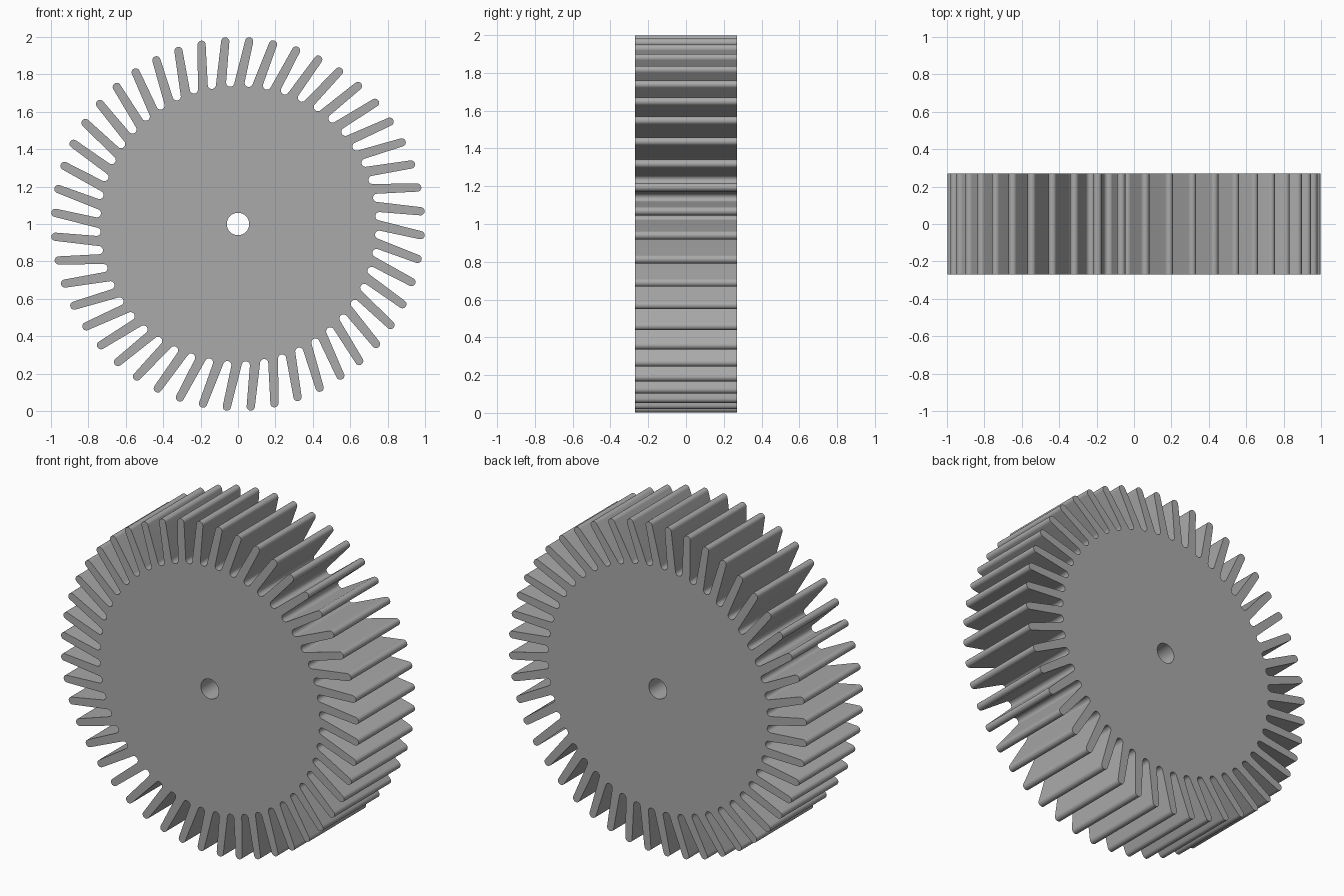
import bpy, bmesh
from math import sin, cos, pi, radians, tau
from mathutils import Vector

if "Cube" in bpy.data.objects:
    bpy.data.objects.remove(bpy.data.objects["Cube"], do_unlink=True)

TEETH = 48
PITCH = tau / TEETH
TIP_R, ROOT_R = 1.0, 0.735       # outermost and innermost radius
TIP_ROUND, SLOT_ROUND = 0.022, 0.022
TIP_ANGLE, ROOT_ANGLE = radians(3.5), radians(0.6)   # clockwise lean of each fin
HALF_DEPTH = 0.27
HOLE_R = 0.06


def polar(r, a):
    """Point at clockwise angle a from straight up."""
    return Vector((r * sin(a), r * cos(a)))


def cap(centre, axis, radius, start, end, steps=10):
    """Arc around centre, from start to end, measured clockwise from axis."""
    base = Vector((axis.y, -axis.x))
    return [centre + radius * (axis * cos(t) + base * sin(t))
            for t in (start + (end - start) * i / steps for i in range(steps + 1))]


# Wheel outline: rounded fin tip, then rounded slot bottom, going clockwise
outline = []
for i in range(TEETH):
    a = i * PITCH
    axis = (polar(TIP_R, a + TIP_ANGLE) - polar(ROOT_R, a + ROOT_ANGLE)).normalized()
    tip = polar(TIP_R - TIP_ROUND, a + TIP_ANGLE)
    outline += cap(tip, axis, TIP_ROUND, -pi / 2, pi / 2)
    h = a + PITCH / 2
    axis = (polar(ROOT_R, h + ROOT_ANGLE) - polar(TIP_R, h + TIP_ANGLE)).normalized()
    slot = polar(ROOT_R + SLOT_ROUND, h + ROOT_ANGLE)
    outline += cap(slot, axis, SLOT_ROUND, pi / 2, -pi / 2)
hole = [polar(HOLE_R, tau * i / 48) for i in range(48)]

# Filled, extruded profile with the bore left open
curve = bpy.data.curves.new("finned_wheel_profile", "CURVE")
curve.dimensions = "2D"
curve.fill_mode = "BOTH"
curve.extrude = HALF_DEPTH
for loop in (outline, hole):
    spline = curve.splines.new("POLY")
    spline.points.add(len(loop) - 1)
    for point, p in zip(spline.points, loop):
        point.co = (p.x, p.y, 0, 1)
    spline.use_cyclic_u = True
wheel = bpy.data.objects.new("finned_wheel", curve)
bpy.context.collection.objects.link(wheel)
bpy.ops.object.select_all(action="DESELECT")
wheel.select_set(True)
bpy.context.view_layer.objects.active = wheel
bpy.ops.object.convert(target="MESH")
wheel = bpy.context.object
wheel.name = "finned_wheel"

# Weld, then stand the wheel upright with its axle along y
mesh = wheel.data
bm = bmesh.new()
bm.from_mesh(mesh)
bmesh.ops.remove_doubles(bm, verts=bm.verts, dist=0.0001)
for v in bm.verts:
    x, y, z = v.co
    v.co = (x, -z, y + 1)
bmesh.ops.recalc_face_normals(bm, faces=bm.faces)
bm.to_mesh(mesh)
bm.free()

# Plain grey finish
grey = bpy.data.materials.new("plain_grey")
grey.use_nodes = True
colour = (0.4, 0.4, 0.4, 1)
grey.diffuse_color = colour
grey.node_tree.nodes["Principled BSDF"].inputs["Base Color"].default_value = colour
mesh.materials.clear()
mesh.materials.append(grey)
bpy.ops.object.shade_smooth_by_angle(angle=radians(30))
